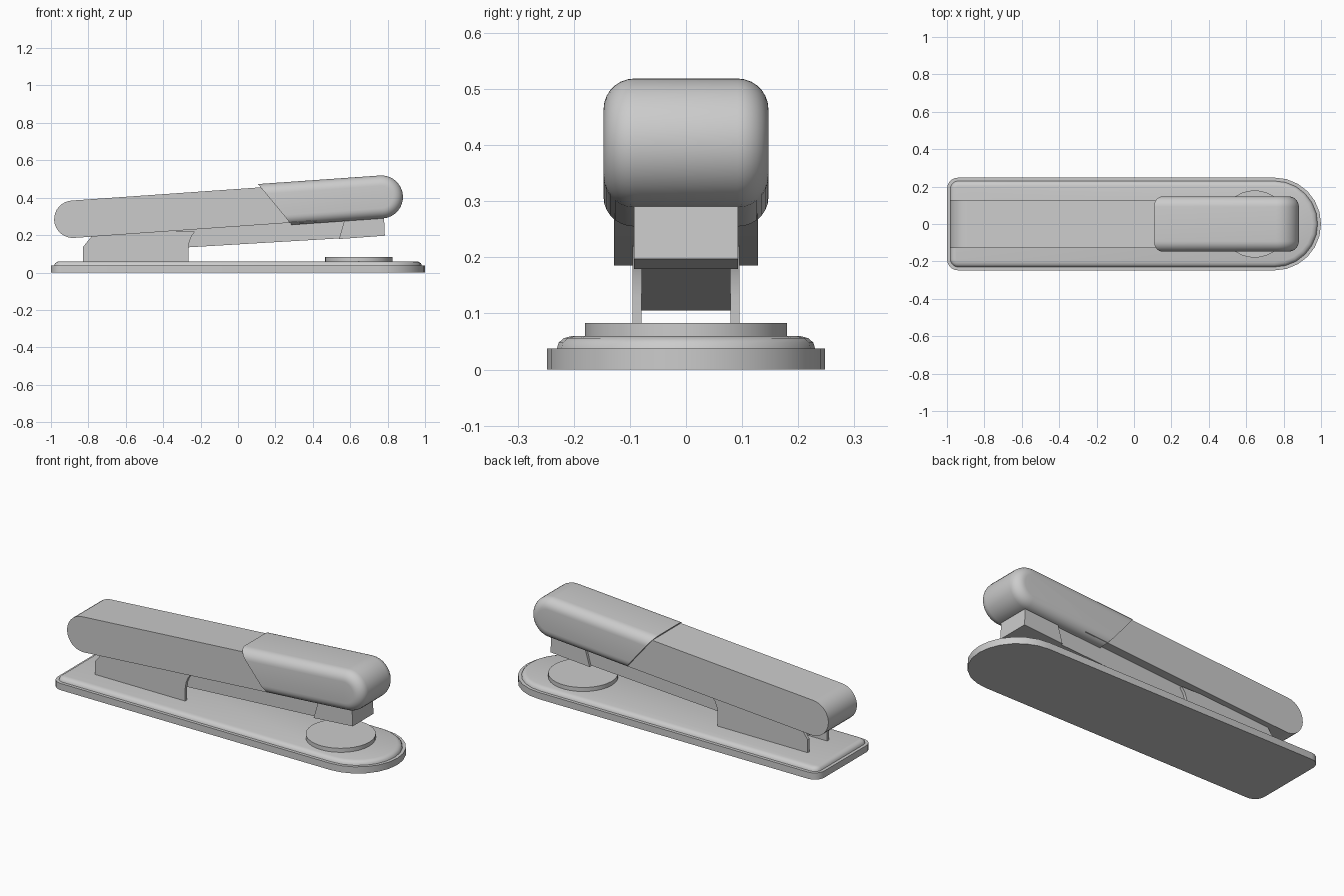
import bpy, bmesh
from math import sin, cos, pi, radians, hypot

if "Cube" in bpy.data.objects:
    bpy.data.objects.remove(bpy.data.objects["Cube"])


def loft(name, rings):
    """Skin a list of equal-length closed rings and cap both ends."""
    bm = bmesh.new()
    vs = [[bm.verts.new(p) for p in ring] for ring in rings]
    n = len(vs[0])
    for a, b in zip(vs, vs[1:]):
        for i in range(n):
            j = (i + 1) % n
            bm.faces.new((a[i], a[j], b[j], b[i]))
    bm.faces.new(vs[0][::-1])
    bm.faces.new(vs[-1])
    bmesh.ops.recalc_face_normals(bm, faces=bm.faces)
    me = bpy.data.meshes.new(name)
    bm.to_mesh(me)
    bm.free()
    ob = bpy.data.objects.new(name, me)
    bpy.context.collection.objects.link(ob)
    bpy.ops.object.select_all(action='DESELECT')
    ob.select_set(True)
    bpy.context.view_layer.objects.active = ob
    bpy.ops.object.shade_smooth_by_angle(angle=radians(32))
    return ob


def plate(name, profile, y0, y1):
    """Extrude an x-z side profile from y0 to y1."""
    return loft(name, [[(x, y, z) for x, z in profile] for y in (y0, y1)])


def arc(cx, cy, r, a0, a1, n):
    return [(cx + r * cos(radians(a0 + (a1 - a0) * i / n)),
             cy + r * sin(radians(a0 + (a1 - a0) * i / n))) for i in range(n + 1)]


# Base: half-round front, small rear corners, stepped and rounded rim
def base_ring(d, z):
    w, r = 0.248, 0.06
    pts = arc(1 - w, 0, w - d, -90, 90, 12)
    pts += arc(-1 + r, w - r, r - d, 90, 180, 5)
    pts += arc(-1 + r, -w + r, r - d, 180, 270, 5)
    return [(x, y, z) for x, y in pts]


loft("base", [base_ring(d, z) for d, z in (
    (0, 0), (0, 0.038), (0.018, 0.038), (0.021, 0.048), (0.03, 0.056), (0.045, 0.06))])

# Anvil disc
loft("anvil", [[(x, y, z) for x, y in arc(0.645, 0, 0.18, 0, 348.75, 31)]
               for z in (0.055, 0.083)])

# Hinge bracket: two upright cheeks
cheek = [(-0.83, 0.055), (-0.83, 0.135), (-0.79, 0.185), (-0.78, 0.198), (-0.4, 0.222),
         (-0.23, 0.22), (-0.248, 0.195), (-0.26, 0.165), (-0.265, 0.13), (-0.265, 0.055)]
for side, s in (("left", 1), ("right", -1)):
    plate("bracket_" + side, cheek, s * 0.079, s * 0.095)

# Staple magazine and its front holder
plate("magazine", [(-0.77, 0.105), (0.6, 0.186), (0.6, 0.3), (-0.77, 0.22)], -0.079, 0.079)
plate("magazine_nose", [(0.54, 0.179), (0.785, 0.197), (0.78, 0.31), (0.575, 0.3)],
      -0.093, 0.093)

# Upper arm: sloping bar with round rear end
SLOPE = 0.07
K = hypot(1, SLOPE)
TILT = 4.0
arm = arc(-0.883, 0.285, 0.1, 90 + TILT, 270 + TILT, 16)
arm += [(0.42, 0.285 + 1.303 * SLOPE - 0.1), (0.42, 0.285 + 1.303 * SLOPE + 0.1)]
plate("arm", arm, -0.128, 0.128)


# Front cap: slanted rear cut, round nose, rounded long edges
def cap_ring(y, d):
    cx, cz, r = 0.767, 0.404, 0.115 - d
    pts = arc(cx, cz, r, -90 + TILT, 90 + TILT, 16)
    for s in (1, -1):
        x = 0.197 - s * 0.09 * r / 0.115
        pts.append((x, cz + (x - cx) * SLOPE + s * r * K))
    return [(x, y, z) for x, z in pts]


W, R, N = 0.147, 0.055, 7
half = [(W - R + R * sin(i * pi / 2 / N), R * (1 - cos(i * pi / 2 / N))) for i in range(N + 1)]
# start each side at the fully inset outer face
side = [(W - R + R * cos(i * pi / 2 / N), R * (1 - sin(i * pi / 2 / N))) for i in range(N + 1)]
loft("front_cap", [cap_ring(-y, d) for y, d in side] + [cap_ring(y, d) for y, d in side[::-1]])
